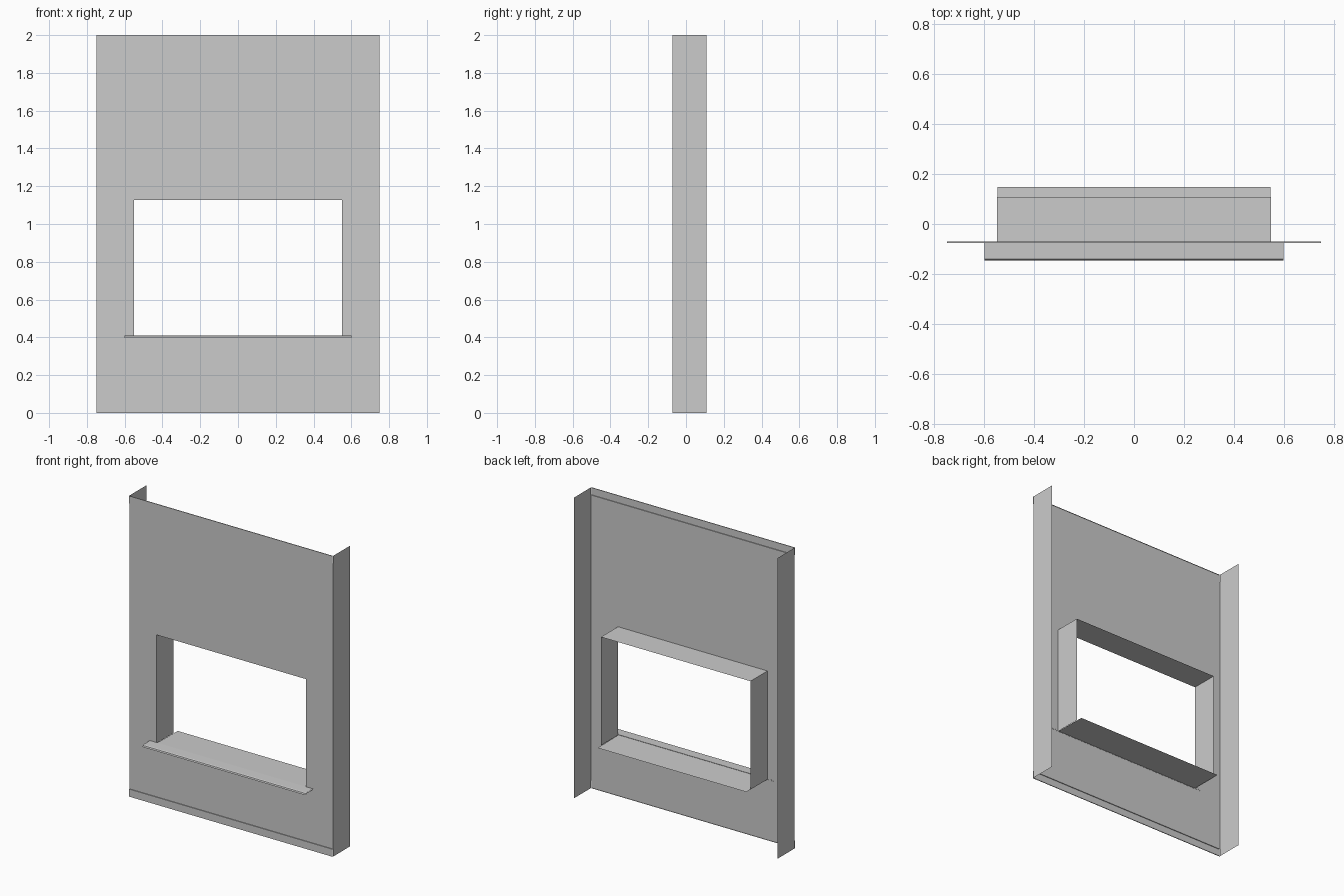
import bpy, bmesh

if "Cube" in bpy.data.objects:
    bpy.data.objects.remove(bpy.data.objects["Cube"])

W, H = 0.75, 2.0                # half width and height of the panel
OW, OZ0, OZ1 = 0.55, 0.41, 1.127  # opening
YF, YB = -0.071, 0.108          # front sheet, back edge of flanges
HEM = 0.05


def finish(name, bm):
    bmesh.ops.remove_doubles(bm, verts=bm.verts, dist=1e-5)
    me = bpy.data.meshes.new(name)
    bm.to_mesh(me)
    bm.free()
    ob = bpy.data.objects.new(name, me)
    bpy.context.collection.objects.link(ob)
    return ob


def sheet_along_x(name, profile, half):
    """Folded sheet: a (y, z) profile swept along x."""
    bm = bmesh.new()
    rows = [[bm.verts.new((x, y, z)) for x in (-half, half)] for y, z in profile]
    for a, b in zip(rows, rows[1:]):
        bm.faces.new((a[0], a[1], b[1], b[0]))
    return finish(name, bm)


def side_sheet(name, x, z0, z1):
    """Upright sheet running front to back."""
    bm = bmesh.new()
    s = 1 if x > 0 else -1
    pts = [(YF, z0), (YB, z0), (YB, z1), (YF, z1)][::s]
    bm.faces.new([bm.verts.new((x, y, z)) for y, z in pts])
    return finish(name, bm)


# front sheet with window opening
bm = bmesh.new()
xs = (-W, -OW, OW, W)
zs = (HEM, OZ0, OZ1, H - HEM)
for i in range(3):
    for k in range(3):
        if (i, k) != (1, 1):
            bm.faces.new([bm.verts.new((x, YF, z)) for x, z in (
                (xs[i], zs[k]), (xs[i + 1], zs[k]),
                (xs[i + 1], zs[k + 1]), (xs[i], zs[k + 1]))])
finish("front_panel", bm)

# slightly raised hems at top and bottom
YH = YF - 0.005
sheet_along_x("top_hem", [(YF, H - HEM), (YH, H - HEM), (YH, H), (YF, H)], W)
sheet_along_x("bottom_hem", [(YF, 0), (YH, 0), (YH, HEM), (YF, HEM)], W)

# side flanges and window jambs
for side, s in (("left", -1), ("right", 1)):
    side_sheet(side + "_flange", s * W, 0, H)
    side_sheet(side + "_jamb", s * OW, OZ0 - 0.004, OZ1)

# window head and sill
sheet_along_x("window_head", [(YF, OZ1), (YB, OZ1)], OW)
sheet_along_x("sill_inner", [(0.148, 0.405), (YF, 0.408)], OW - 0.003)

# projecting ledge with folded drip lip
sheet_along_x("sill_ledge", [(YF + 0.001, 0.411), (-0.136, 0.409), (-0.143, 0.406),
                             (-0.146, 0.396), (-0.142, 0.396), (-0.138, 0.403),
                             (YF + 0.001, 0.405)], 0.6)
